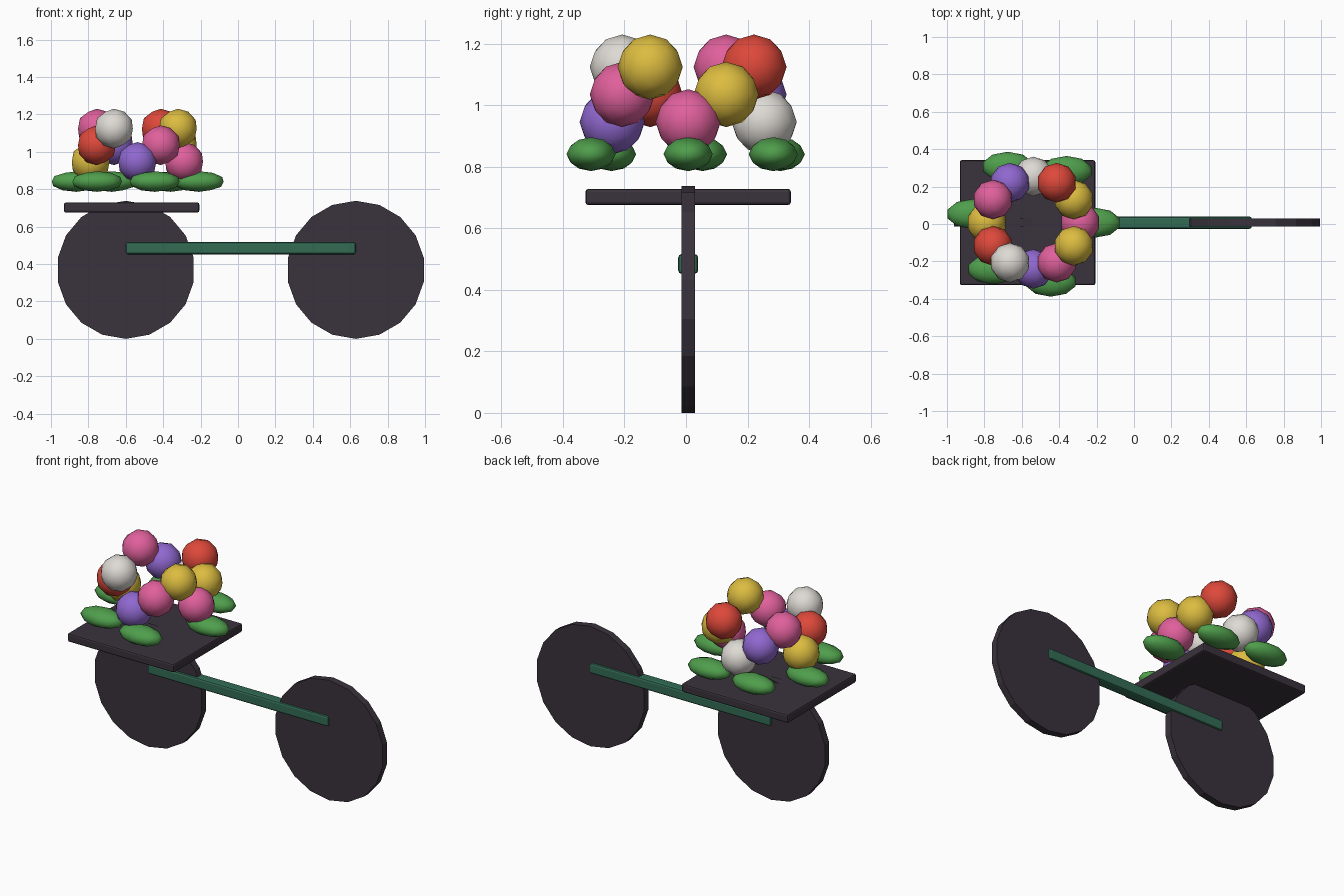
import bpy
from math import cos, sin, radians

cube = bpy.data.objects.get("Cube")
if cube:
    bpy.data.objects.remove(cube, do_unlink=True)


def material(name, hex_code):
    """Make a flat material from an sRGB hex colour."""
    srgb = [int(hex_code[i:i + 2], 16) / 255 for i in (0, 2, 4)]
    colour = [((c + 0.055) / 1.055) ** 2.4 for c in srgb] + [1.0]
    mat = bpy.data.materials.new(name)
    mat.use_nodes = True
    mat.diffuse_color = colour
    shader = mat.node_tree.nodes["Principled BSDF"]
    shader.inputs["Base Color"].default_value = colour
    shader.inputs["Roughness"].default_value = 0.8
    return mat


dark = material("dark_charcoal", "3a323c")
frame_green = material("frame_green", "326b54")
leaf_green = material("leaf_green", "4f9e4c")
petals = [material("pink", "e0609c"), material("yellow", "dcbc40"),
          material("red", "de483a"), material("white", "dedad4"),
          material("purple", "9068d0")]


def finish(name, mat):
    obj = bpy.context.object
    obj.name = name
    obj.data.materials.append(mat)
    return obj


def box(name, mat, centre, size, bevel):
    bpy.ops.mesh.primitive_cube_add(size=1, location=centre)
    obj = finish(name, mat)
    obj.scale = size
    bpy.ops.object.transform_apply(location=False, rotation=False, scale=True)
    mod = obj.modifiers.new("rounded_edges", "BEVEL")
    mod.width = bevel
    mod.segments = 2
    return obj


def blob(name, mat, centre, size):
    bpy.ops.mesh.primitive_ico_sphere_add(subdivisions=2, radius=1, location=centre)
    obj = finish(name, mat)
    obj.scale = size
    bpy.ops.object.transform_apply(location=False, rotation=False, scale=True)
    bpy.ops.object.shade_smooth()
    return obj


MID_Y = 0.007

# Solid disc wheels
for name, x in (("right_wheel", -0.6), ("left_wheel", 0.63)):
    bpy.ops.mesh.primitive_cylinder_add(vertices=18, radius=0.369, depth=0.043,
                                        location=(x, MID_Y, 0.369),
                                        rotation=(radians(90), 0, 0))
    finish(name, dark)

# Bar joining the hubs, and the flat tray above one wheel
box("frame_bar", frame_green, (0.015, MID_Y, 0.484), (1.23, 0.065, 0.065), 0.012)
box("tray", dark, (-0.569, MID_Y, 0.702), (0.724, 0.668, 0.053), 0.01)

# Ring of flowers, stepping through three heights
RING_X = -0.538
for i in range(12):
    a = radians(30 * i)
    centre = (RING_X + 0.25 * cos(a), MID_Y + 0.247 * sin(a), 0.946 + 0.089 * (i % 3))
    blob(f"flower_{i + 1}", petals[i % 5], centre, (0.106,) * 3)

# Leaves spread one radian apart under the flowers
for i in range(6):
    centre = (RING_X + 0.329 * cos(i), MID_Y + 0.329 * sin(i), 0.841)
    blob(f"leaf_{i + 1}", leaf_green, centre, (0.139, 0.08, 0.055))
